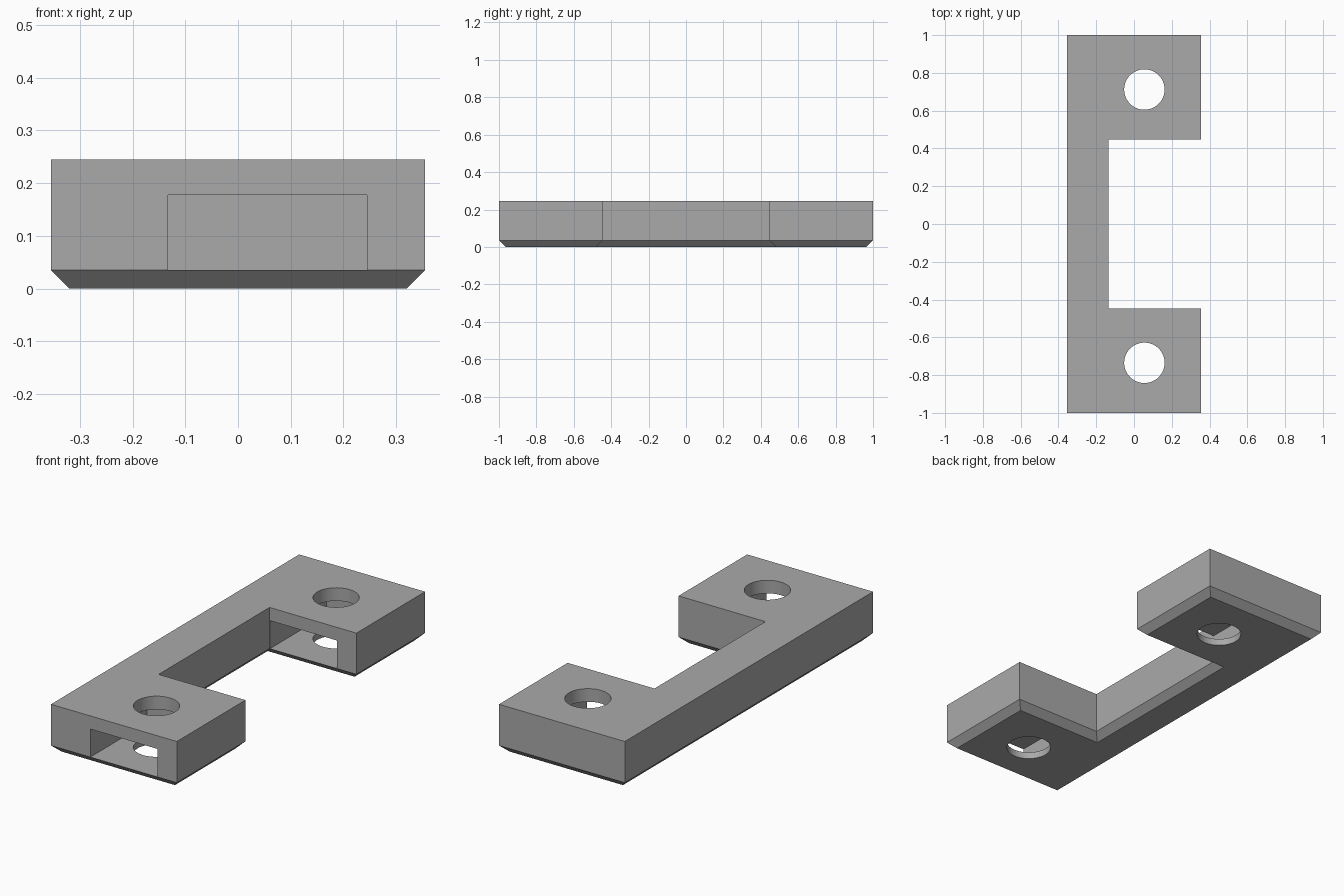
import bpy, bmesh
from mathutils import Matrix

if "Cube" in bpy.data.objects:
    bpy.data.objects.remove(bpy.data.objects["Cube"])

CHAMFER, TOP = 0.035, 0.245
X, NOTCH_X, NOTCH_Y = 0.355, -0.135, 0.447
HOLE_X, HOLE_R = 0.055, 0.107

grey = bpy.data.materials.new("plain grey")
grey.diffuse_color = (0.4, 0.4, 0.4, 1)
grey.use_nodes = True
grey.node_tree.nodes["Principled BSDF"].inputs["Base Color"].default_value = grey.diffuse_color


def make_object(name, bm):
    bmesh.ops.recalc_face_normals(bm, faces=bm.faces[:])
    mesh = bpy.data.meshes.new(name)
    bm.to_mesh(mesh)
    bm.free()
    mesh.materials.append(grey)
    obj = bpy.data.objects.new(name, mesh)
    bpy.context.collection.objects.link(obj)
    return obj


def outline(d):
    """C-shaped outline pulled in by d on every side."""
    x, y, nx, ny = X - d, 1 - d, NOTCH_X - d, NOTCH_Y + d
    return [(-x, -y), (x, -y), (x, -ny), (nx, -ny),
            (nx, ny), (x, ny), (x, y), (-x, y)]


# Bracket body: three stacked outlines, chamfered along the bottom
bm = bmesh.new()
rings = [[bm.verts.new((x, y, z)) for x, y in outline(d)]
         for z, d in ((0, CHAMFER), (CHAMFER, 0), (TOP, 0))]
for low, high in zip(rings, rings[1:]):
    for i in range(8):
        j = (i + 1) % 8
        bm.faces.new((low[i], low[j], high[j], high[i]))
bm.faces.new(rings[0][::-1])
bm.faces.new(rings[-1])
bracket = make_object("bracket", bm)


def cut(cutter):
    mod = bracket.modifiers.new("cut", "BOOLEAN")
    mod.operation, mod.solver, mod.object = "DIFFERENCE", "EXACT", cutter
    bpy.context.view_layer.objects.active = bracket
    bpy.ops.object.modifier_apply(modifier=mod.name)
    bpy.data.objects.remove(cutter)


# Each pad: a nut slot open to the front and a screw hole through it
for front in (-1.0, NOTCH_Y):
    hole_y = front + 0.265
    y0, y1 = front - 0.1, hole_y + 0.19
    bm = bmesh.new()
    bmesh.ops.create_cube(bm, size=1, matrix=Matrix.Translation(
        (0.056, (y0 + y1) / 2, 0.1065)) @ Matrix.Diagonal((0.378, y1 - y0, 0.143, 1)))
    cut(make_object("slot_cutter", bm))
    bm = bmesh.new()
    bmesh.ops.create_cone(bm, cap_ends=True, segments=64, radius1=HOLE_R, radius2=HOLE_R,
                          depth=1, matrix=Matrix.Translation((HOLE_X, hole_y, 0.1)))
    cut(make_object("hole_cutter", bm))

# Smooth hole walls, crisp edges elsewhere
bpy.ops.object.select_all(action="DESELECT")
bracket.select_set(True)
bpy.context.view_layer.objects.active = bracket
bpy.ops.object.shade_smooth_by_angle()
